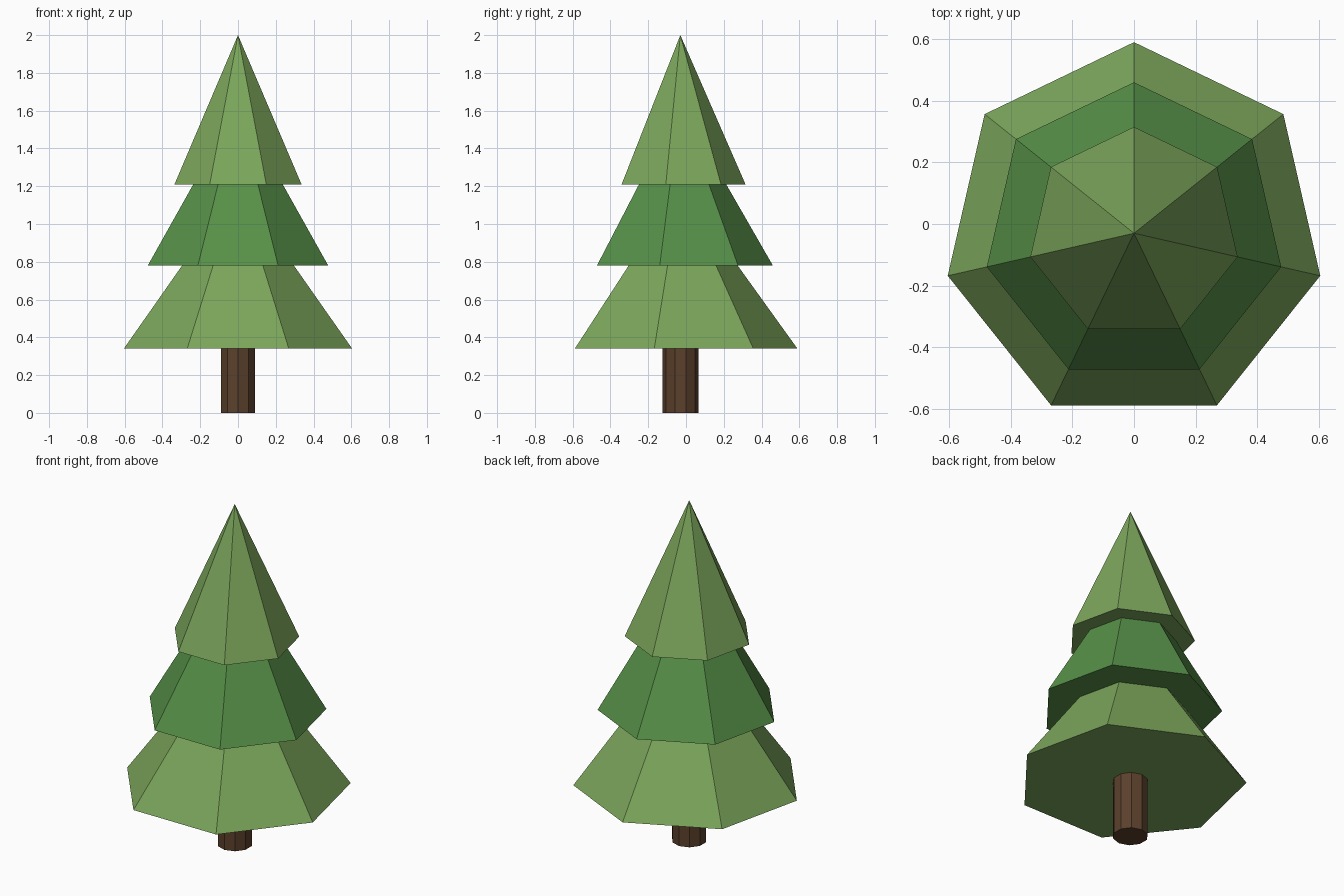
import bpy, bmesh, math

if "Cube" in bpy.data.objects:
    bpy.data.objects.remove(bpy.data.objects["Cube"])

CY = -0.03  # heptagon axis, so the bounding box is centred


def material(name, rgb):
    m = bpy.data.materials.new(name)
    m.diffuse_color = (*rgb, 1)
    m.use_nodes = True
    m.node_tree.nodes["Principled BSDF"].inputs["Base Color"].default_value = m.diffuse_color
    return m


def ring(bm, n, r, z):
    # first corner points to the back (+y)
    angles = [math.pi / 2 + 2 * math.pi * i / n for i in range(n)]
    return [bm.verts.new((r * math.cos(a), CY + r * math.sin(a), z)) for a in angles]


def frustum(name, n, z0, z1, r0, r1, mat):
    bm = bmesh.new()
    low = ring(bm, n, r0, z0)
    bm.faces.new(low[::-1])
    if r1 > 0:
        high = ring(bm, n, r1, z1)
        bm.faces.new(high)
    else:
        high = [bm.verts.new((0, CY, z1))]
    for i in range(n):
        j = (i + 1) % n
        top = [high[j], high[i]] if r1 > 0 else high
        bm.faces.new([low[i], low[j]] + top)
    bmesh.ops.recalc_face_normals(bm, faces=bm.faces[:])
    mesh = bpy.data.meshes.new(name)
    bm.to_mesh(mesh)
    bm.free()
    mesh.materials.append(mat)
    ob = bpy.data.objects.new(name, mesh)
    bpy.context.collection.objects.link(ob)
    return ob


bark = material("bark", (0.105, 0.052, 0.025))
light = material("light_green", (0.20, 0.38, 0.105))
dark = material("dark_green", (0.095, 0.28, 0.065))

# trunk, ending just inside the foliage
frustum("trunk", 10, 0, 0.345, 0.095, 0.095, bark)

# foliage tiers; the tops of the lower two tuck into the tier above
frustum("lower_foliage", 7, 0.34, 0.785, 0.62, 0.30, light)
frustum("middle_foliage", 7, 0.78, 1.215, 0.49, 0.24, dark)
frustum("upper_foliage", 7, 1.21, 2.0, 0.345, 0, light)
